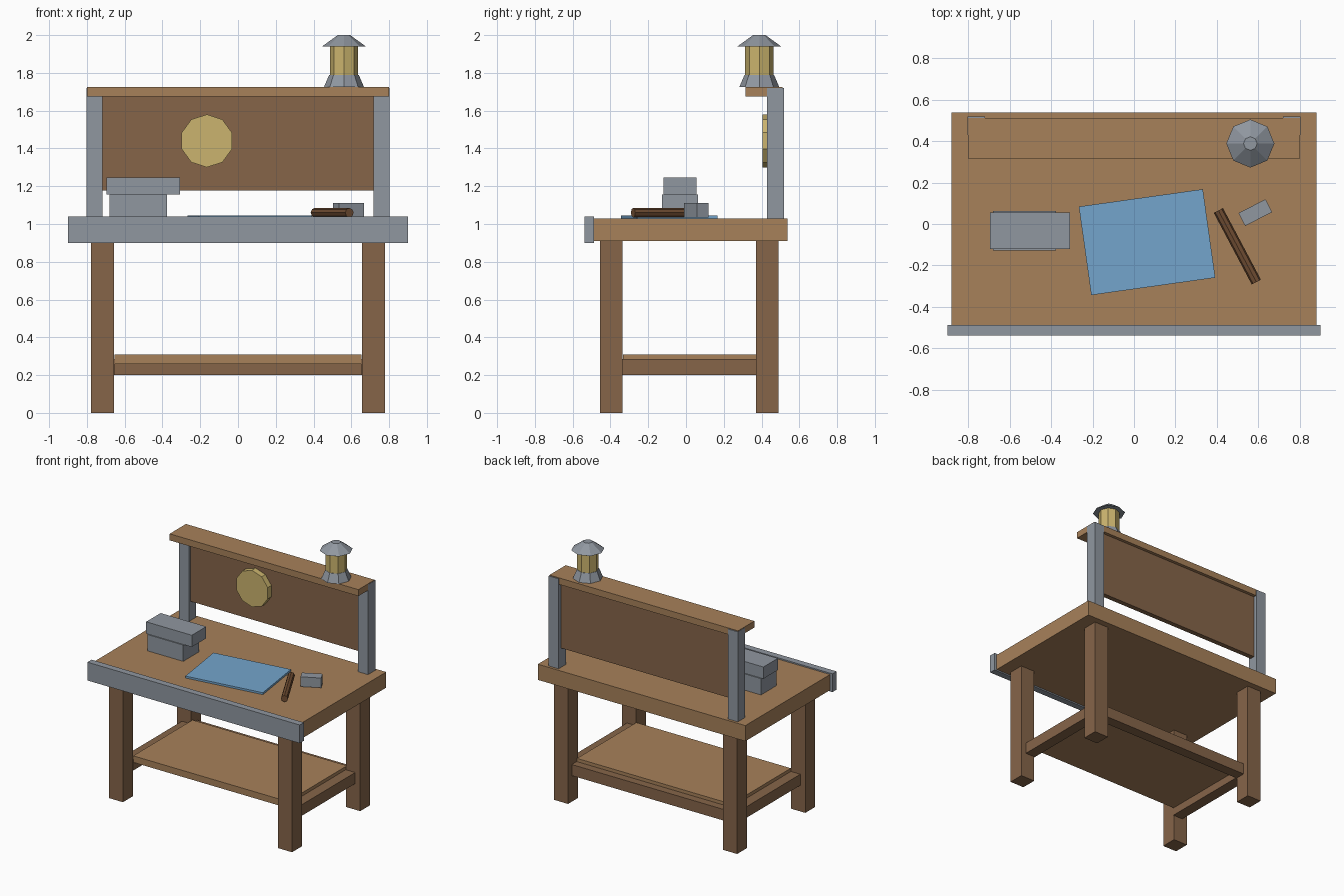
import bpy
from math import radians, pi
from mathutils import Vector

cube = bpy.data.objects.get("Cube")
if cube:
    bpy.data.objects.remove(cube, do_unlink=True)


def material(name, hex_code):
    """Flat colour from an sRGB hex string, stored as linear."""
    rgb = [int(hex_code[i:i + 2], 16) / 255 for i in (0, 2, 4)]
    lin = [((c + 0.055) / 1.055) ** 2.4 for c in rgb] + [1]
    mat = bpy.data.materials.new(name)
    mat.use_nodes = True
    mat.diffuse_color = lin
    mat.node_tree.nodes["Principled BSDF"].inputs["Base Color"].default_value = lin
    return mat


LIGHT = material("light_wood", "A7815A")
DARK = material("dark_wood", "866549")
HANDLE = material("handle_wood", "714E33")
STEEL = material("grey_steel", "9097A0")
PAPER = material("blue_paper", "74A5CC")
GLOW = material("warm_yellow", "CBB46E")


def finish(name, mat):
    ob = bpy.context.object
    ob.name = ob.data.name = name
    ob.data.materials.append(mat)
    return ob


def box(name, mat, x, y, z, turn=0):
    """Box from (min, max) ranges, optionally turned about its own vertical axis."""
    centre = [(a + b) / 2 for a, b in (x, y, z)]
    bpy.ops.mesh.primitive_cube_add(size=1, location=centre)
    ob = finish(name, mat)
    size = Vector([b - a for a, b in (x, y, z)])
    for v in ob.data.vertices:
        v.co *= size
    ob.rotation_euler.z = radians(turn)
    return ob


def prism(name, mat, sides, r1, r2, depth, centre, rotation=(0, 0, 0)):
    bpy.ops.mesh.primitive_cone_add(vertices=sides, radius1=r1, radius2=r2,
                                    depth=depth, location=centre, rotation=rotation)
    return finish(name, mat)


# Table top and front apron
box("table_top", LIGHT, (-0.88, 0.88), (-0.49, 0.538), (0.91, 1.03))
box("front_apron", STEEL, (-0.9, 0.9), (-0.538, -0.488), (0.9, 1.04))

# Legs, side stretchers and back posts, one of each per side
for side, s in (("right", -1), ("left", 1)):
    def span(a, b):
        return tuple(sorted((s * a, s * b)))
    for end, y in (("front", -0.455), ("back", 0.37)):
        box(f"{end}_{side}_leg", DARK, span(0.657, 0.777), (y, y + 0.12), (0, 0.912))
    box(f"{side}_stretcher", DARK, span(0.651, 0.735), (-0.34, 0.375), (0.2, 0.285))
    box(f"{side}_back_post", STEEL, span(0.718, 0.802), (0.43, 0.518), (1.03, 1.72))

# Lower shelf and its back stretcher
box("back_stretcher", DARK, (-0.66, 0.66), (0.365, 0.445), (0.2, 0.285))
box("lower_shelf", LIGHT, (-0.655, 0.655), (-0.334, 0.385), (0.26, 0.31))

# Back panel, top plank and wall disc
box("back_panel", DARK, (-0.72, 0.72), (0.45, 0.488), (1.178, 1.68))
box("top_plank", LIGHT, (-0.8, 0.8), (0.315, 0.512), (1.675, 1.725))
disc = prism("wall_disc", GLOW, 10, 0.14, 0.14, 0.05, (-0.165, 0.43, 1.44), (pi / 2, 0, 0))

# Lantern
LX, LY = 0.561, 0.388
prism("lantern_base", STEEL, 8, 0.106, 0.078, 0.065, (LX, LY, 1.7575))
prism("lantern_glass", GLOW, 8, 0.075, 0.075, 0.15, (LX, LY, 1.865))
prism("lantern_roof", STEEL, 8, 0.116, 0.033, 0.06, (LX, LY, 1.97))

# Steel block on the bench
box("block_base", STEEL, (-0.68, -0.375), (-0.128, 0.063), (1.03, 1.155))
box("block_top", STEEL, (-0.695, -0.308), (-0.12, 0.055), (1.155, 1.245))

# Paper sheet
box("paper_sheet", PAPER, (-0.239, 0.365), (-0.303, 0.128), (1.03, 1.045), 8)

# Loose hammer: handle and head
a, b = Vector((0.407, 0.065, 1.06)), Vector((0.59, -0.28, 1.06))
prism("hammer_handle", HANDLE, 8, 0.025, 0.025, (b - a).length, (a + b) / 2,
      (b - a).to_track_quat('Z', 'Y').to_euler())
box("hammer_head", STEEL, (0.512, 0.658), (0.02, 0.09), (1.035, 1.11), 27)
